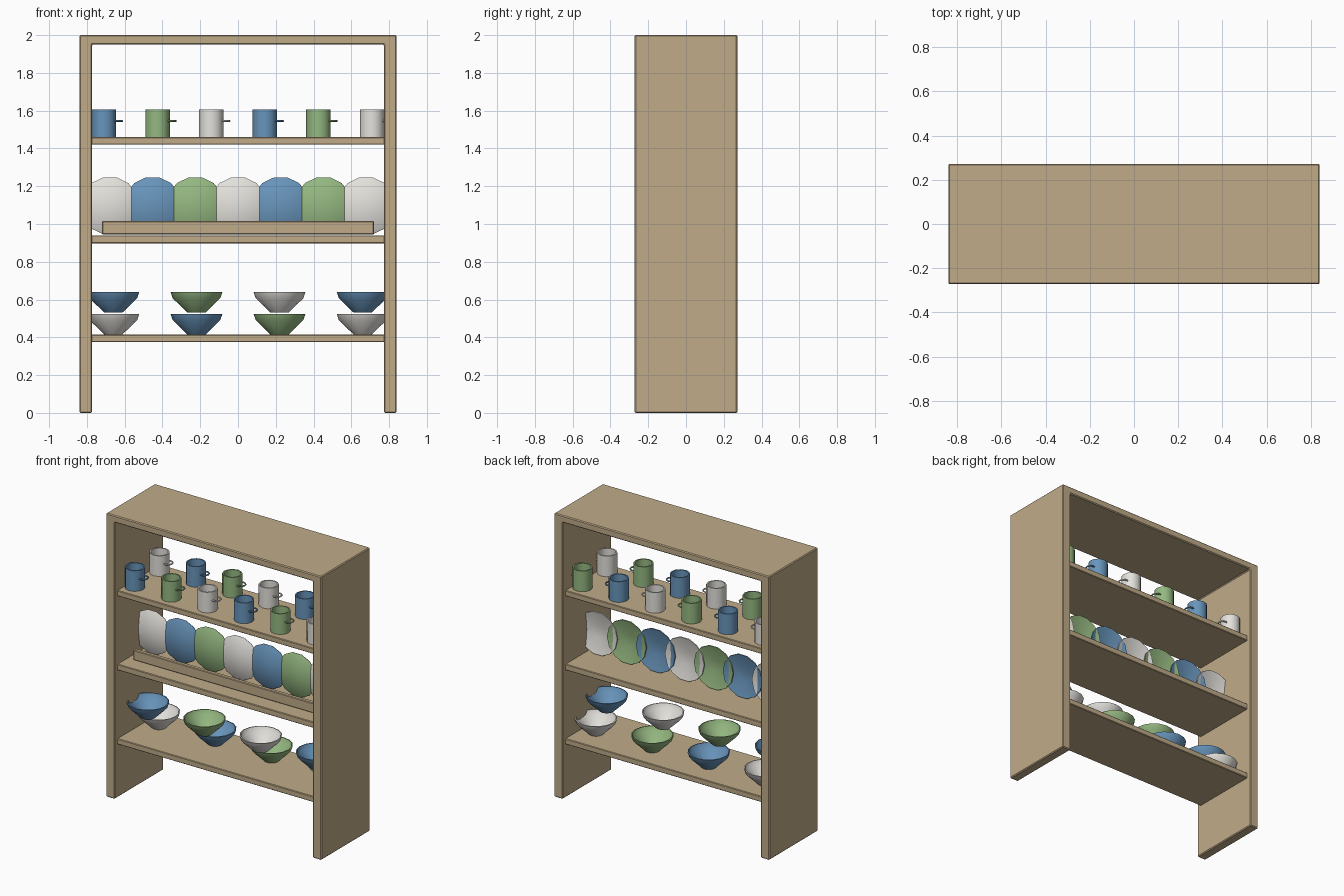
import bpy, bmesh
from math import pi, cos, sin, radians

if "Cube" in bpy.data.objects:
    bpy.data.objects.remove(bpy.data.objects["Cube"])


def material(name, rgb):
    m = bpy.data.materials.new(name)
    m.diffuse_color = (*rgb, 1)
    m.use_nodes = True
    m.node_tree.nodes["Principled BSDF"].inputs["Base Color"].default_value = m.diffuse_color
    return m


WOOD = material("wood", (0.53, 0.41, 0.25))
BLUE = material("blue_glaze", (0.14, 0.30, 0.50))
GREEN = material("green_glaze", (0.30, 0.48, 0.22))
WHITE = material("white_glaze", (0.78, 0.76, 0.72))
GLAZES = [WHITE, BLUE, GREEN]


def finish(name, bm, mat, loc=(0, 0, 0), rot=(0, 0, 0), smooth=None):
    bmesh.ops.recalc_face_normals(bm, faces=bm.faces)
    me = bpy.data.meshes.new(name)
    bm.to_mesh(me)
    bm.free()
    me.materials.append(mat)
    ob = bpy.data.objects.new(name, me)
    bpy.context.collection.objects.link(ob)
    ob.location, ob.rotation_euler = loc, rot
    if smooth:
        bpy.ops.object.select_all(action='DESELECT')
        ob.select_set(True)
        bpy.context.view_layer.objects.active = ob
        bpy.ops.object.shade_smooth_by_angle(angle=radians(smooth))
    return ob


def bevel(ob, width):
    mod = ob.modifiers.new("soft_edges", 'BEVEL')
    mod.width, mod.segments = width, 1


def extrude_xz(name, pts, y0, y1, width):
    """Front-view outline extruded in depth."""
    bm = bmesh.new()
    face = bm.faces.new([bm.verts.new((x, y0, z)) for x, z in pts])
    geom = bmesh.ops.extrude_face_region(bm, geom=[face])["geom"]
    verts = [g for g in geom if isinstance(g, bmesh.types.BMVert)]
    bmesh.ops.translate(bm, verts=verts, vec=(0, y1 - y0, 0))
    bevel(finish(name, bm, WOOD), width)


def board(name, hx, y0, y1, z0, z1):
    extrude_xz(name, [(-hx, z0), (hx, z0), (hx, z1), (-hx, z1)], y0, y1, 0.004)


def lathe(bm, profile, n):
    """Revolve (radius, height) points from outer foot to inner floor."""
    rings = [[bm.verts.new((r * cos(2 * pi * i / n), r * sin(2 * pi * i / n), z))
              for i in range(n)] for r, z in profile]
    for a, b in zip(rings, rings[1:]):
        for i in range(n):
            j = (i + 1) % n
            bm.faces.new((a[i], a[j], b[j], b[i]))
    bm.faces.new(rings[0])
    bm.faces.new(rings[-1])


def torus(bm, cx, cz, R, r, n=12, m=6):
    """Flat ring used as a mug handle."""
    rings = []
    for i in range(n):
        a = 2 * pi * i / n
        rings.append([bm.verts.new((cx + (R + r * cos(2 * pi * k / m)) * cos(a),
                                    (R + r * cos(2 * pi * k / m)) * sin(a),
                                    cz + r * sin(2 * pi * k / m))) for k in range(m)])
    for i in range(n):
        a, b = rings[i], rings[(i + 1) % n]
        for k in range(m):
            l = (k + 1) % m
            bm.faces.new((a[k], b[k], b[l], a[l]))


# Frame: two sides and top in one arch, open at front and back
extrude_xz("frame", [(-0.84, 0), (-0.772, 0), (-0.772, 1.95), (0.772, 1.95),
                     (0.772, 0), (0.84, 0), (0.84, 2), (-0.84, 2)],
           -0.272, 0.272, 0.006)

# Shelves and plate rail
for name, z0, z1 in (("lower_shelf", 0.375, 0.415), ("middle_shelf", 0.898, 0.94),
                     ("upper_shelf", 1.42, 1.46)):
    board(name, 0.78, -0.24, 0.24, z0, z1)
board("plate_rail", 0.72, -0.138, -0.108, 0.945, 1.015)

# Mugs in two rows
MUG = [(0.065, 0), (0.065, 0.145), (0.056, 0.145), (0.056, 0.012)]
for row, (y, shift) in enumerate(((-0.135, 1), (0.14, 0))):
    for i in range(6):
        bm = bmesh.new()
        lathe(bm, MUG, 12)
        torus(bm, 0.065, 0.085, 0.032, 0.005)
        finish(f"mug_{row}_{i}", bm, GLAZES[(i + shift) % 3],
               (-0.71 + 0.284 * i, y, 1.46), smooth=35)

# Plates standing on edge, foot to the front, hollow to the back
PLATE = [(0.045, 0), (0.147, 0.024), (0.155, 0.029), (0.153, 0.034),
         (0.145, 0.032), (0.043, 0.008)]
for i in range(7):
    bm = bmesh.new()
    lathe(bm, PLATE, 14)
    finish(f"plate_{i}", bm, GLAZES[i % 3], (-0.678 + 0.226 * i, -0.017, 1.096),
           (-pi / 2, 0, 0), smooth=30)

# Bowls in two offset layers
BOWL = [(0.048, 0), (0.126, 0.076), (0.137, 0.108), (0.130, 0.109),
        (0.119, 0.080), (0.044, 0.009)]
for layer, (y, z) in enumerate(((0.06, 0.415), (-0.06, 0.531))):
    for i in range(4):
        bm = bmesh.new()
        lathe(bm, BOWL, 16)
        finish(f"bowl_{layer}_{i}", bm, GLAZES[(i + layer) % 3],
               (-0.66 + 0.44 * i, y, z), smooth=35)
